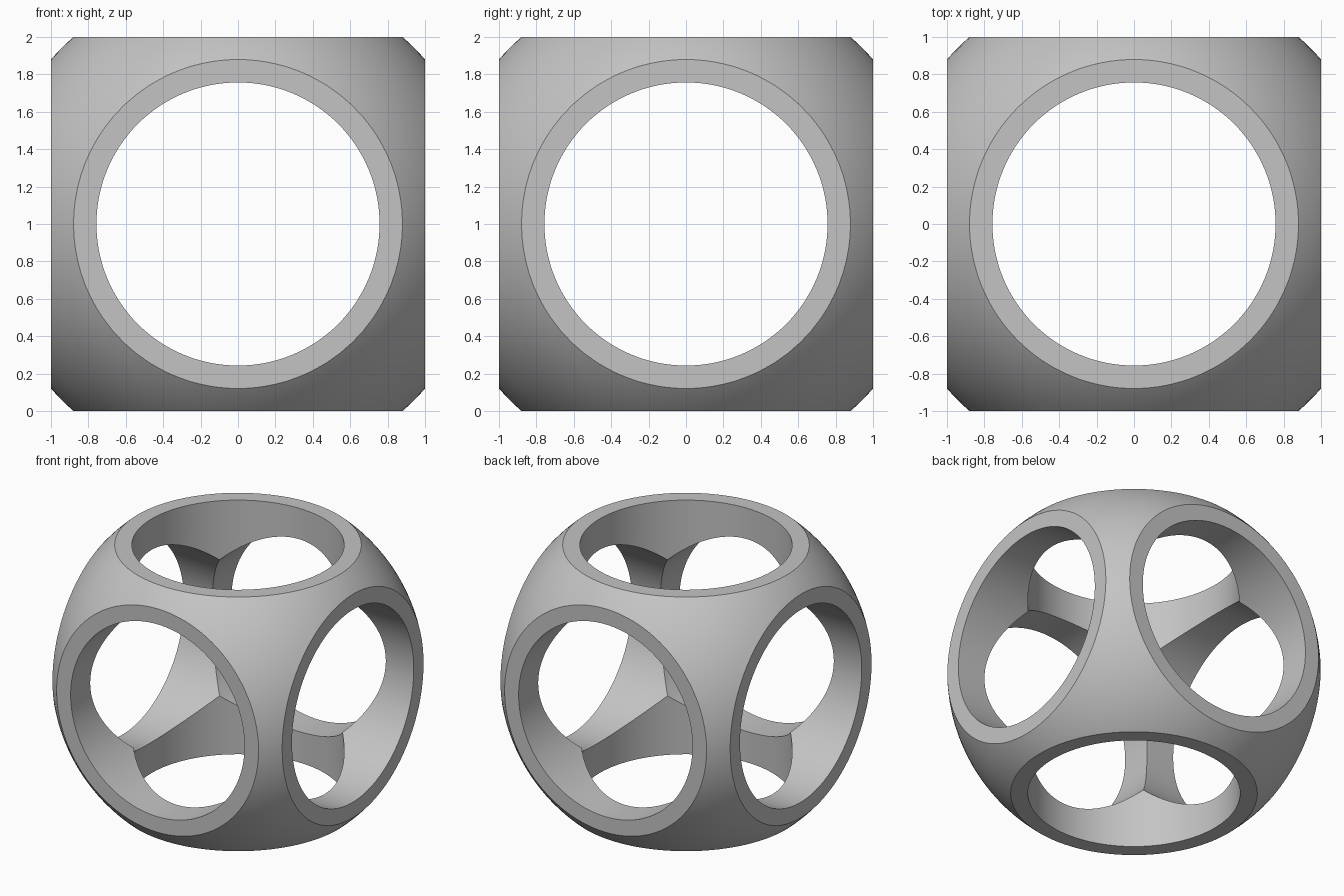
import bpy
from math import pi, hypot

if "Cube" in bpy.data.objects:
    bpy.data.objects.remove(bpy.data.objects["Cube"], do_unlink=True)

HALF = 1.0       # half the distance between opposite flats
FLAT_R = 0.88    # outer radius of each flat ring
BORE_R = 0.757   # radius of the through holes
CENTER = (0, 0, HALF)

grey = bpy.data.materials.new("plain grey")
grey.use_nodes = True
color = (0.55, 0.55, 0.55, 1)
grey.diffuse_color = color
grey.node_tree.nodes["Principled BSDF"].inputs["Base Color"].default_value = color


def finish(name):
    obj = bpy.context.object
    obj.name = name
    obj.data.materials.append(grey)
    return obj


# Rounded body
bpy.ops.mesh.primitive_uv_sphere_add(
    segments=128, ring_count=64, radius=hypot(HALF, FLAT_R), location=CENTER)
body = finish("pierced_sphere")

# Cube that trims the six flats
bpy.ops.mesh.primitive_cube_add(size=2 * HALF, location=CENTER)
cutters = [(finish("flat_trimmer"), 'INTERSECT')]

# Bores along the three axes
for axis, turn in (("x", (0, pi / 2, 0)), ("y", (pi / 2, 0, 0)), ("z", (0, 0, 0))):
    bpy.ops.mesh.primitive_cylinder_add(
        vertices=128, radius=BORE_R, depth=4, location=CENTER, rotation=turn)
    cutters.append((finish("bore_" + axis), 'DIFFERENCE'))

# Cut the body, then discard the cutters
bpy.ops.object.select_all(action='DESELECT')
bpy.context.view_layer.objects.active = body
body.select_set(True)
for cutter, operation in cutters:
    cutter.hide_render = True
    mod = body.modifiers.new(cutter.name, 'BOOLEAN')
    mod.operation = operation
    mod.solver = 'EXACT'
    mod.object = cutter
    bpy.ops.object.modifier_apply(modifier=mod.name)
    bpy.data.objects.remove(cutter, do_unlink=True)

# Smooth curved surfaces with crisp rims
bpy.ops.object.shade_smooth_by_angle(angle=pi / 6)
